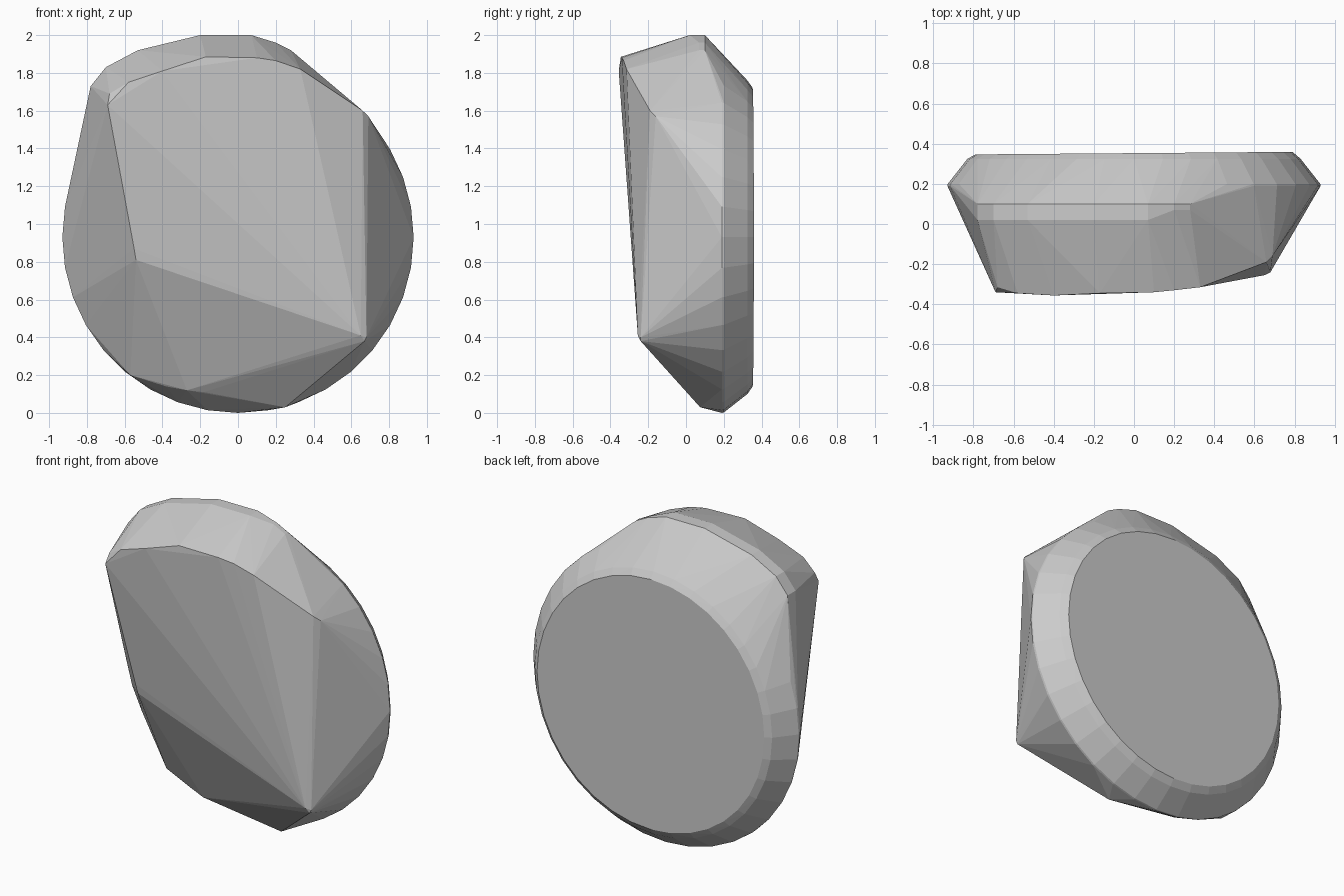
import bpy, bmesh, math

if "Cube" in bpy.data.objects:
    bpy.data.objects.remove(bpy.data.objects["Cube"])

points = []


def ring(radius, y, tilt=0.0, sides=36, cz=0.93):
    """Circle of points in the XZ plane, optionally tilted along x."""
    for i in range(sides):
        a = 2 * math.pi * i / sides
        x = radius * math.cos(a)
        points.append((x, y + tilt * x, cz + radius * math.sin(a)))


# Rounded back: flat disc and the widest rim
ring(0.79, 0.353, 0.008)
ring(0.83, 0.325)
ring(0.928, 0.20)
ring(0.93, 0.19)

# Raised top arc, as a front and a back row
top_arc = [(-0.78, 1.73), (-0.70, 1.83), (-0.53, 1.92), (-0.20, 2.0),
           (0.07, 2.0), (0.20, 1.96), (0.28, 1.92)]
for x, z in top_arc:
    points.append((x, 0.10, z))
    points.append((x, 0.02 if x < 0.15 else 0.07, z))

# Upper edge of the front face
points += [(-0.69, -0.34, 1.63), (-0.68, -0.315, 1.69), (-0.58, -0.345, 1.75),
           (-0.40, -0.356, 1.81), (-0.17, -0.345, 1.885), (0.10, -0.34, 1.88),
           (0.20, -0.33, 1.865), (0.33, -0.315, 1.82), (0.66, -0.19, 1.60),
           (0.69, -0.16, 1.57)]

# Lower corners of the front face
points += [(0.65, -0.255, 0.41), (0.68, -0.24, 0.40), (0.67, -0.24, 0.38),
           (-0.55, -0.24, 0.87), (-0.54, -0.23, 0.81)]

# Lower front rim
points += [(-0.57, 0.10, 0.20), (-0.38, 0.07, 0.14), (-0.27, 0.04, 0.12),
           (-0.18, 0.04, 0.11), (0.25, 0.075, 0.03)]

# Wrap all sections in one faceted convex shell
bm = bmesh.new()
for p in points:
    bm.verts.new(p)
hull = bmesh.ops.convex_hull(bm, input=bm.verts)
loose = [v for v in bm.verts if not v.link_faces]
bmesh.ops.delete(bm, geom=loose, context='VERTS')
bmesh.ops.recalc_face_normals(bm, faces=bm.faces)
mesh = bpy.data.meshes.new("faceted_stone")
bm.to_mesh(mesh)
bm.free()
stone = bpy.data.objects.new("faceted_stone", mesh)
bpy.context.collection.objects.link(stone)
